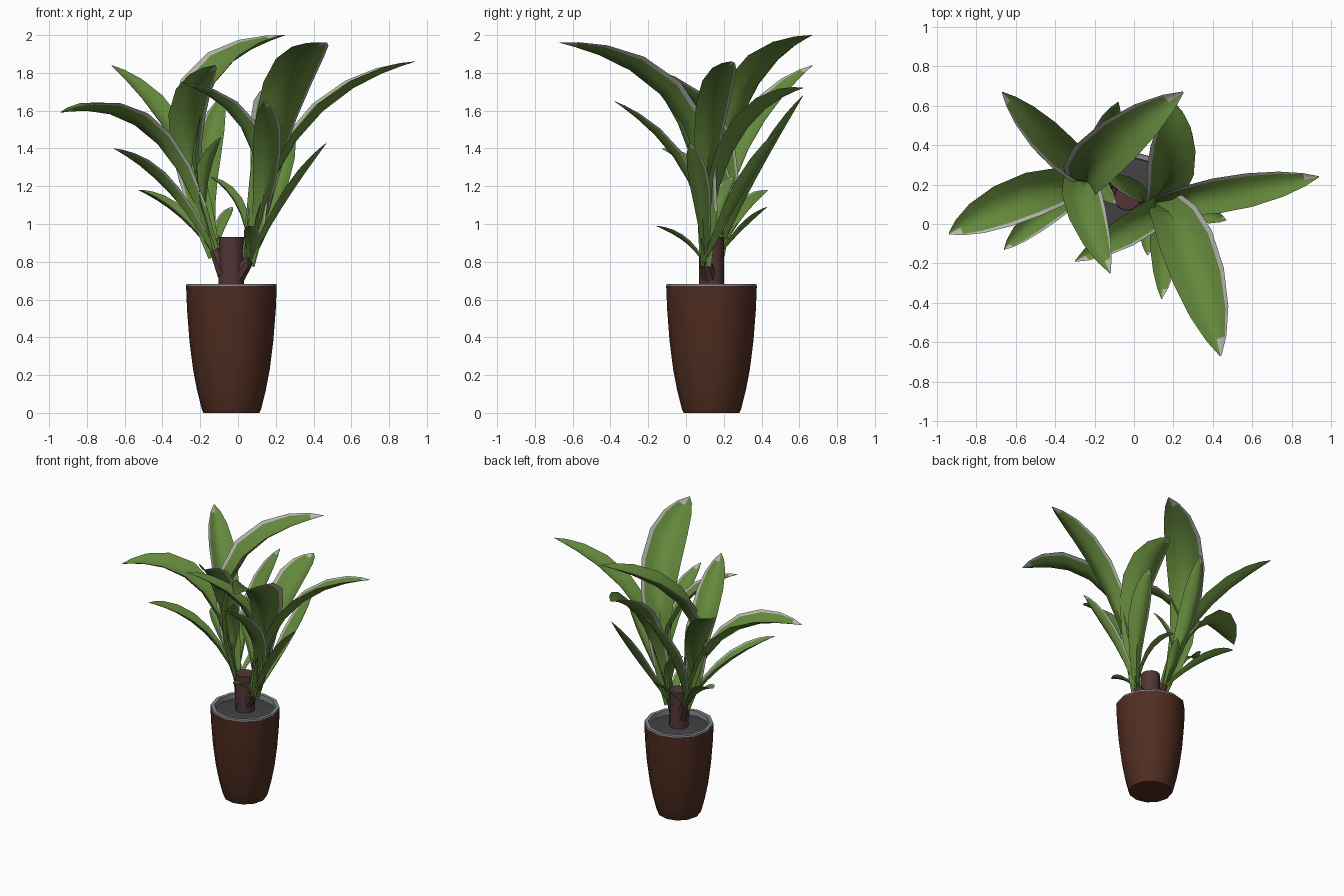
import bpy, bmesh, math
from mathutils import Vector

if "Cube" in bpy.data.objects:
    bpy.data.objects.remove(bpy.data.objects["Cube"])


def material(name, r, g, b):
    m = bpy.data.materials.new(name)
    m.diffuse_color = (r, g, b, 1)
    m.use_nodes = True
    m.node_tree.nodes["Principled BSDF"].inputs["Base Color"].default_value = m.diffuse_color
    return m


GREEN = material("leaf_green", 0.128, 0.25, 0.045)
MARGIN = material("leaf_margin_grey", 0.46, 0.46, 0.43)
CLAY = material("pot_brown", 0.080, 0.026, 0.015)
RIM = material("rim_grey", 0.22, 0.25, 0.25)
SOIL = material("soil_dark", 0.055, 0.055, 0.06)
BARK = material("bark_brown", 0.085, 0.036, 0.038)

AXIS = Vector((-0.035, 0.135, 0))


def finish(name, bm, mats, angle=40):
    me = bpy.data.meshes.new(name)
    bm.to_mesh(me)
    bm.free()
    for m in mats:
        me.materials.append(m)
    ob = bpy.data.objects.new(name, me)
    bpy.context.collection.objects.link(ob)
    bpy.ops.object.select_all(action='DESELECT')
    ob.select_set(True)
    bpy.context.view_layer.objects.active = ob
    bpy.ops.object.shade_smooth_by_angle(angle=math.radians(angle))
    return ob


def lathe(name, profile, mat, sides=12):
    """Revolve (radius, z) points around the pot axis; radius 0 closes an end."""
    bm = bmesh.new()
    rings = []
    for r, z in profile:
        n = 1 if r == 0 else sides
        rings.append([bm.verts.new(AXIS + Vector((r * math.cos(math.tau * i / sides),
                                                  r * math.sin(math.tau * i / sides), z)))
                      for i in range(n)])
    for a, b in zip(rings, rings[1:]):
        for i in range(sides):
            j = (i + 1) % sides
            loop = [a[i % len(a)], a[j % len(a)], b[j % len(b)], b[i % len(b)]]
            bm.faces.new(list(dict.fromkeys(loop)))
    bmesh.ops.recalc_face_normals(bm, faces=bm.faces)
    return finish(name, bm, [mat])


def stub(name, a, b, r1, r2):
    """Tapered branch between two points."""
    a, b = Vector(a), Vector(b)
    bm = bmesh.new()
    bmesh.ops.create_cone(bm, cap_ends=True, segments=8, radius1=r1, radius2=r2, depth=(b - a).length)
    rot = (b - a).to_track_quat('Z', 'Y').to_matrix()
    for v in bm.verts:
        v.co = rot @ v.co + (a + b) / 2
    return finish(name, bm, [BARK])


# Leaf half-width along its length, and columns across it (the last one is the pale margin)
ROWS = [(0, .27), (.15, .42), (.3, .62), (.45, .84), (.6, 1), (.75, .96), (.87, .72), (.95, .38), (1, .03)]
COLS = [-1, -.5, 0, .5, .83, 1]


def leaf(name, base, mid, tip, width):
    """Folded blade along a parabola through base, mid and tip."""
    base, mid, tip = Vector(base), Vector(mid), Vector(tip)
    ctrl = 2 * mid - (base + tip) / 2
    head = tip - mid * 0.5 - base * 0.5
    side = Vector((-head.y, head.x, 0)).normalized()      # left of the heading
    bm = bmesh.new()
    grid = []
    for t, w in ROWS:
        p = base * (1 - t) ** 2 + ctrl * 2 * t * (1 - t) + tip * t * t
        tan = ((ctrl - base) * (1 - t) + (tip - ctrl) * t).normalized()
        across = (side - tan * side.dot(tan)).normalized()
        up = tan.cross(across)
        h = w * width / 2
        fold = 0.9 - 0.45 * t
        grid.append([bm.verts.new(p + across * h * u + up * h * fold * (abs(u) ** 1.3 - 0.35))
                     for u in COLS])
    for r in range(len(ROWS) - 1):
        for c in range(len(COLS) - 1):
            f = bm.faces.new((grid[r][c], grid[r + 1][c], grid[r + 1][c + 1], grid[r][c + 1]))
            margin = c == len(COLS) - 2 and r > 0
            end = r == len(ROWS) - 2 and c > 1
            f.material_index = 1 if margin or end else 0
    return finish(name, bm, [GREEN, MARGIN], 60)


# Pot, rim, soil
lathe("pot", [(0, 0), (.148, 0), (.157, .02), (.182, .12), (.203, .23), (.222, .38),
              (.235, .55), (.24, .672)], CLAY)
lathe("pot_rim", [(.24, .67), (.238, .682), (.212, .682), (.208, .63)], RIM)
lathe("soil", [(.21, .645), (.12, .655), (0, .66)], SOIL)

# Trunk and the two shoots
lathe("trunk", [(.068, .64), (.066, .8), (.066, .93), (0, .93)], BARK)
LEFT, RIGHT = (-.12, .17, .83), (.06, .10, .78)
stub("left_shoot", (-.06, .14, .74), (-.122, .17, .86), .055, .03)
stub("right_shoot", (-.02, .13, .70), (.06, .10, .81), .05, .028)

# Leaves: mid point, tip, width
left_leaves = [
    ((-.32, .32, 1.43), (-.67, .67, 1.84), .18),
    ((-.23, .28, 1.62), (.25, .67, 2.00), .26),
    ((-.45, .17, 1.48), (-.94, -.05, 1.59), .23),
    ((-.38, .10, 1.20), (-.66, -.13, 1.40), .13),
    ((-.27, .19, 1.46), (-.12, -.25, 1.84), .20),
    ((-.16, .37, 1.27), (-.08, .62, 1.68), .14),
    ((-.32, .30, 1.06), (-.53, .43, 1.18), .11),
    ((-.19, .20, 1.17), (-.09, .10, 1.46), .10),
    ((-.09, .30, .98), (-.03, .43, 1.09), .07),
]
right_leaves = [
    ((.24, -.03, 1.60), (.44, -.67, 1.96), .28),
    ((.15, .00, 1.28), (.14, -.38, 1.65), .15),
    ((.34, .13, 1.51), (.94, .24, 1.86), .18),
    ((.24, .08, 1.12), (.47, .02, 1.43), .11),
    ((.18, .25, 1.44), (.20, .62, 1.72), .24),
    ((.20, .28, 1.15), (.28, .50, 1.50), .14),
    ((.08, .04, 1.42), (-.30, -.19, 1.75), .16),
    ((.01, .17, 1.08), (-.15, .25, 1.25), .09),
    ((.07, .00, .91), (.07, -.16, .99), .08),
]
for label, base, leaves in (("left", LEFT, left_leaves), ("right", RIGHT, right_leaves)):
    for i, (mid, tip, width) in enumerate(leaves, 1):
        leaf(f"{label}_leaf_{i}", base, mid, tip, width)
